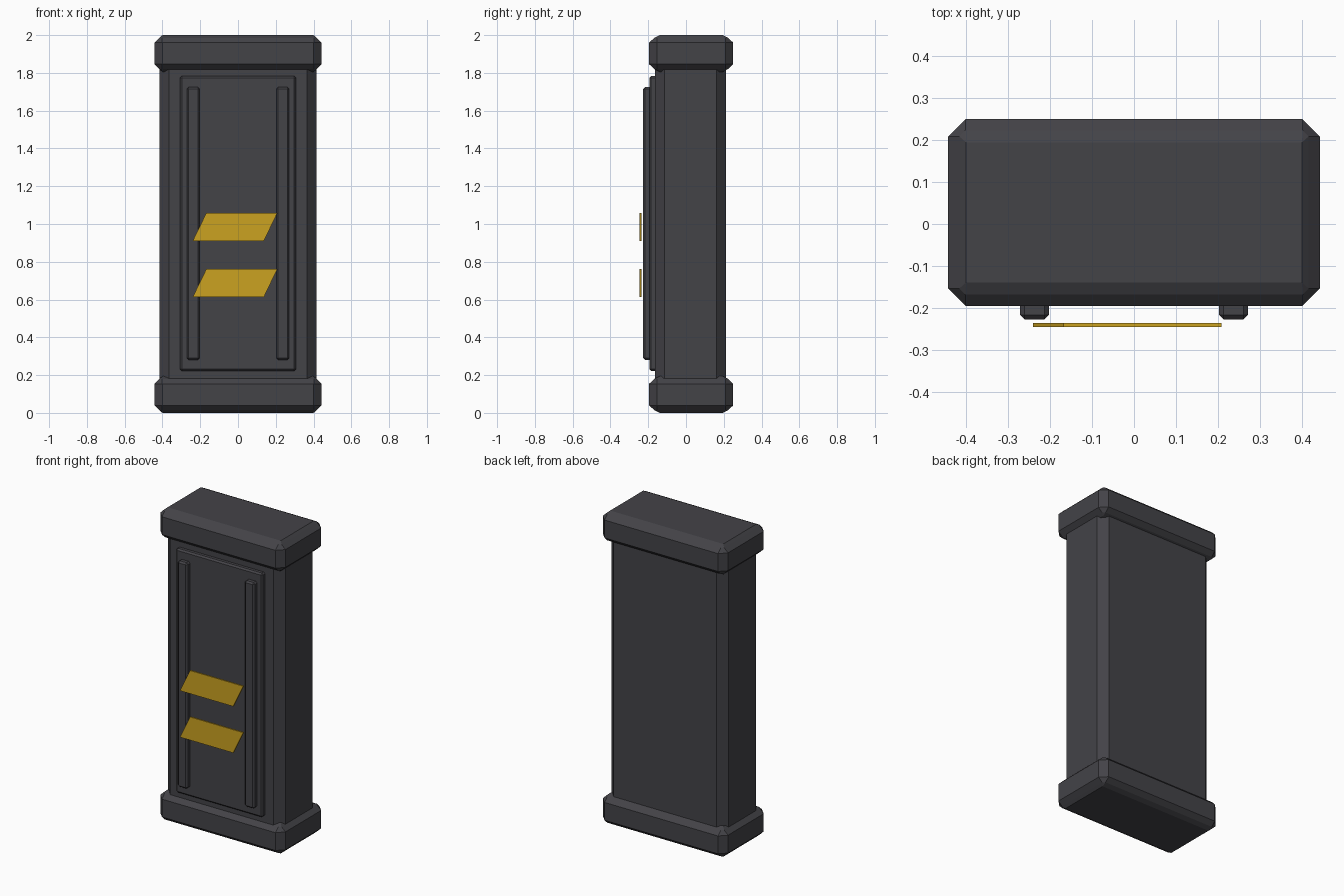
import bpy
import bmesh

cube = bpy.data.objects.get("Cube")
if cube:
    bpy.data.objects.remove(cube, do_unlink=True)


def make_material(name, rgb):
    mat = bpy.data.materials.new(name)
    mat.use_nodes = True
    mat.diffuse_color = (*rgb, 1)
    mat.node_tree.nodes["Principled BSDF"].inputs["Base Color"].default_value = (*rgb, 1)
    return mat


charcoal = make_material("charcoal", (0.057, 0.056, 0.064))
gold = make_material("gold", (0.6, 0.36, 0.015))


def finish(bm, name, mat):
    bmesh.ops.remove_doubles(bm, verts=bm.verts, dist=0.0005)
    bmesh.ops.recalc_face_normals(bm, faces=bm.faces)
    mesh = bpy.data.meshes.new(name)
    bm.to_mesh(mesh)
    bm.free()
    mesh.materials.append(mat)
    obj = bpy.data.objects.new(name, mesh)
    bpy.context.collection.objects.link(obj)
    return obj


def loft(name, rings, cy, mat):
    """Stack of corner-cut rectangles: (z, half width, half depth, corner cut)."""
    bm = bmesh.new()
    loops = []
    for z, hx, hy, c in rings:
        outline = [(hx - c, -hy), (hx, c - hy), (hx, hy - c), (hx - c, hy),
                   (c - hx, hy), (-hx, hy - c), (-hx, c - hy), (c - hx, -hy)]
        loops.append([bm.verts.new((x, y + cy, z)) for x, y in outline])
    for low, high in zip(loops, loops[1:]):
        for i in range(8):
            j = (i + 1) % 8
            bm.faces.new((low[i], low[j], high[j], high[i]))
    bm.faces.new(loops[0][::-1])
    bm.faces.new(loops[-1])
    return finish(bm, name, mat)


def prism(name, outline, y0, y1, mat, bevel=0):
    """Outline in x and z, extruded in depth."""
    bm = bmesh.new()
    face = bm.faces.new([bm.verts.new((x, y0, z)) for x, z in outline])
    geom = bmesh.ops.extrude_face_region(bm, geom=[face])["geom"]
    for v in geom:
        if isinstance(v, bmesh.types.BMVert):
            v.co.y = y1
    if bevel:
        bmesh.ops.bevel(bm, geom=bm.edges[:], offset=bevel, segments=1,
                        affect='EDGES', profile=0.5)
    return finish(bm, name, mat)


def rect(x0, x1, z0, z1):
    return [(x0, z0), (x1, z0), (x1, z1), (x0, z1)]


# Main column with chamfered corners
loft("body", [(z, 0.415, 0.188, 0.05) for z in (0.1, 1.9)], 0.023, charcoal)

# Matching plinth and cap with softened edges
half = [(0, 0.40, 0.167, 0), (0.014, 0.416, 0.195, 0.014), (0.04, 0.443, 0.2225, 0.042)]
height = 0.194
slab = half + [(height - z, hx, hy, c) for z, hx, hy, c in reversed(half)]
for name, base in (("plinth", 0), ("cap", 2 - height)):
    loft(name, [(z + base, hx, hy, c) for z, hx, hy, c in slab], 0.0275, charcoal)

# Raised front panel and its two rails
prism("front_panel", rect(-0.307, 0.307, 0.222, 1.783), -0.194, -0.15, charcoal, 0.01)
for side, name in ((-1, "right_rail"), (1, "left_rail")):
    x = side * 0.237
    prism(name, rect(x - 0.034, x + 0.034, 0.28, 1.725), -0.227, -0.18, charcoal, 0.01)

# Slanted stripes standing just off the panel
for name, z in (("upper_stripe", 0.91), ("lower_stripe", 0.613)):
    slant = [(-0.24, z), (0.137, z), (0.208, z + 0.148), (-0.168, z + 0.148)]
    prism(name, slant, -0.245, -0.2355, gold)
